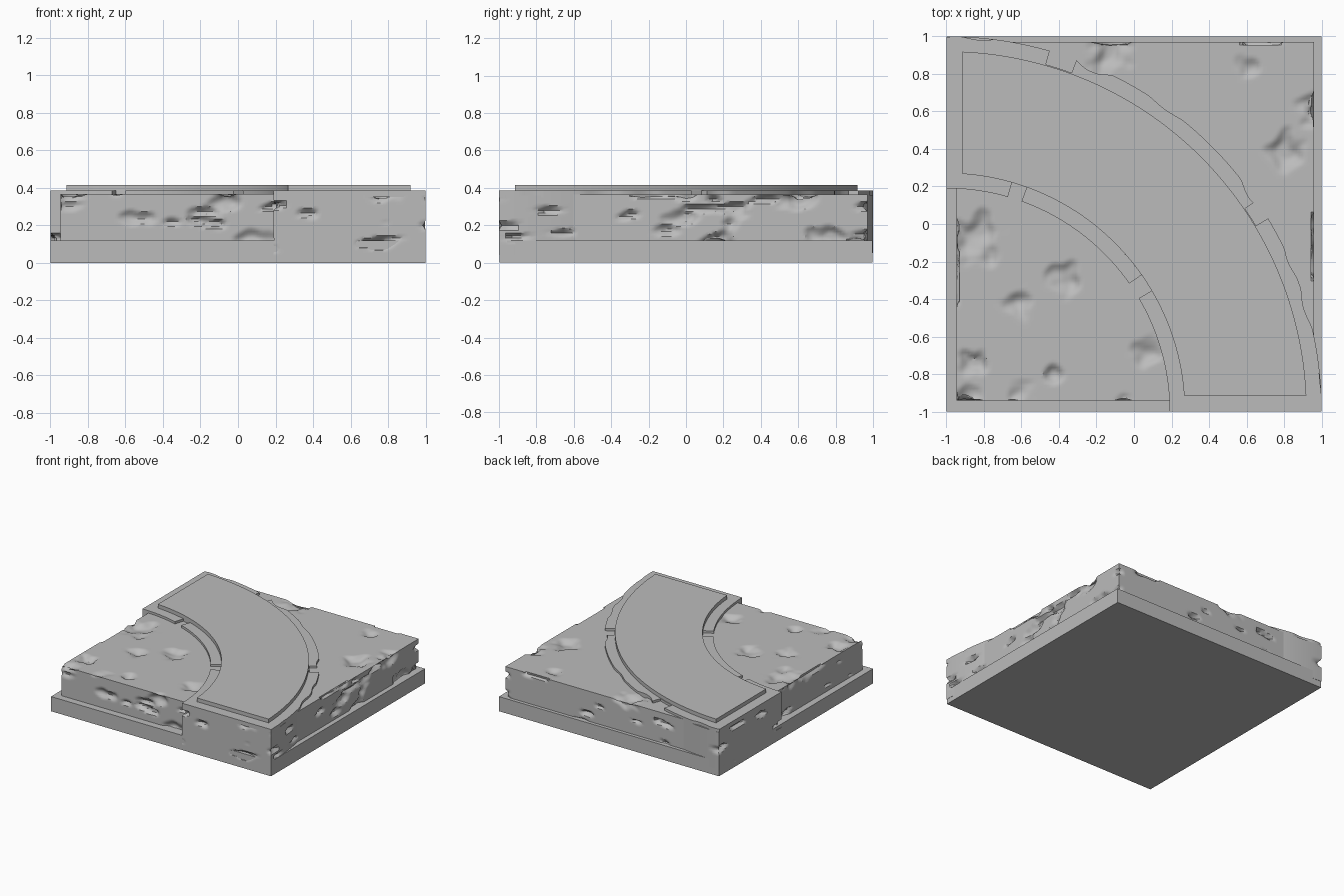
import bpy, bmesh, math
from mathutils import Vector, noise

if "Cube" in bpy.data.objects:
    bpy.data.objects.remove(bpy.data.objects["Cube"], do_unlink=True)

# One stone colour
stone = bpy.data.materials.new("stone_grey")
stone.use_nodes = True
GREY = (0.5, 0.5, 0.5, 1)
stone.diffuse_color = GREY
stone.node_tree.nodes["Principled BSDF"].inputs["Base Color"].default_value = GREY

# Hollows in the top surface: x, y, radius
TOP_DENTS = [(-.83, -.08, .14), (-.63, -.42, .09), (-.36, -.3, .1), (-.87, -.74, .08),
             (-.42, -.8, .06), (-.6, -.89, .07), (-.13, .91, .12), (.8, .38, .12),
             (.6, .84, .07), (.08, -.67, .1), (-.9, -.93, .07), (.95, .6, .05)]
# Chips in the front and right walls: position along the wall, z, radius
FRONT_CHIPS = [(-.9, .3, .08), (-.53, .23, .1), (-.35, .22, .06), (-.2, .27, .09),
               (-.05, .33, .12), (.1, .13, .13), (.35, .26, .07), (.8, .36, .1),
               (.75, .1, .06), (1, .2, .06)]
RIGHT_CHIPS = [(-.1, .17, .08), (0, .24, .11), (.6, .33, .13), (.75, .14, .13),
               (.15, .33, .07), (.95, .3, .06)]
DENTS = ([(Vector((x, y, .36)), r) for x, y, r in TOP_DENTS]
         + [(Vector((x, -.97, z)), r) for x, z, r in FRONT_CHIPS]
         + [(Vector((.97, y, z)), r) for y, z, r in RIGHT_CHIPS])


def clamp(v):
    return max(0.0, min(1.0, v))


def weathering(p, normal):
    """Depth of wear at a point on the rock."""
    wobble = noise.noise(p * 13)
    depth = 0
    for centre, radius in DENTS:
        d = p - centre
        d.z *= 2.5
        if d.length < radius * 1.6:
            depth = max(depth, clamp(1.3 * (1 - d.length / radius + .7 * wobble)))
    if normal.z < .9:
        streak = noise.noise(Vector((p.x * 4.5, p.y * 4.5, p.z * 15)))
        depth = max(depth, clamp((streak - .36) * 6))
    return .032 * depth


def lattice(name, counts, place, worn=False):
    """Closed six-sided grid, shaped by place(u, v, w)."""
    bm = bmesh.new()
    verts = {}

    def vert(key):
        if key not in verts:
            verts[key] = bm.verts.new(place(*(k / n for k, n in zip(key, counts))))
        return verts[key]

    for axis in range(3):
        a, b = (axis + 1) % 3, (axis + 2) % 3
        for level in (0, counts[axis]):
            for i in range(counts[a]):
                for j in range(counts[b]):
                    quad = []
                    for di, dj in ((0, 0), (1, 0), (1, 1), (0, 1)):
                        key = [0, 0, 0]
                        key[axis], key[a], key[b] = level, i + di, j + dj
                        quad.append(vert(tuple(key)))
                    bm.faces.new(quad)
    bmesh.ops.recalc_face_normals(bm, faces=bm.faces)
    if worn:
        bm.normal_update()
        moves = [(v, v.normal * weathering(v.co, v.normal)) for v in bm.verts]
        for v, offset in moves:
            v.co -= offset
    mesh = bpy.data.meshes.new(name)
    bm.to_mesh(mesh)
    bm.free()
    mesh.materials.append(stone)
    obj = bpy.data.objects.new(name, mesh)
    bpy.context.collection.objects.link(obj)
    bpy.ops.object.select_all(action='DESELECT')
    obj.select_set(True)
    bpy.context.view_layer.objects.active = obj
    bpy.ops.object.shade_smooth_by_angle(angle=math.radians(35))
    return obj


def box(name, low, high, counts=(1, 1, 1), worn=False):
    def place(*uvw):
        return Vector([l + (h - l) * t for l, h, t in zip(low, high, uvw)])
    return lattice(name, counts, place, worn)


def sector(name, r0, r1, z0, z1, a0=0, a1=90, margin=0, rough=0,
           counts=(48, 1, 1), worn=False):
    """Arc slab about the front right-hand corner; margin trims its straight ends."""
    def place(u, v, w):
        r = r0 + (r1 - r0) * v
        trim = math.asin(margin / r)
        start, end = math.radians(a0) + trim, math.radians(a1) - trim
        t = start + (end - start) * u
        if rough and v == 1:
            r -= rough * clamp(noise.noise(Vector((t * 9, 3, 1))) * 2)
        return Vector((r * math.cos(t) - 1, r * math.sin(t) - 1, z0 + (z1 - z0) * w))
    return lattice(name, counts, place, worn)


# Base slab and weathered rock block
box("base_slab", (-.998, -.998, 0), (.998, .998, .12))
box("rock_block", (-.945, -.94, .1), (.96, .97, .366), (120, 120, 20), True)

# Curved road bed, its upper course and the raised paving
sector("road_bed", 1.19, 2, .04, .36, counts=(90, 60, 24), worn=True)
sector("road_core", 1.27, 1.925, .35, .385)
sector("road_paving", 1.27, 1.92, .38, .416, margin=.085)

# Kerbs on both sides, broken by two gaps each
for i, (a0, a1) in enumerate([(0, 30.5), (35, 70.3), (74, 90)]):
    sector(f"inner_kerb_{i + 1}", 1.19, 1.27, .35, .385, a0, a1, counts=(20, 1, 1))
for i, (a0, a1) in enumerate([(0, 31), (34.2, 69.7), (74, 90)]):
    sector(f"outer_kerb_{i + 1}", 1.92, 2, .35, .385, a0, a1, rough=.03)
